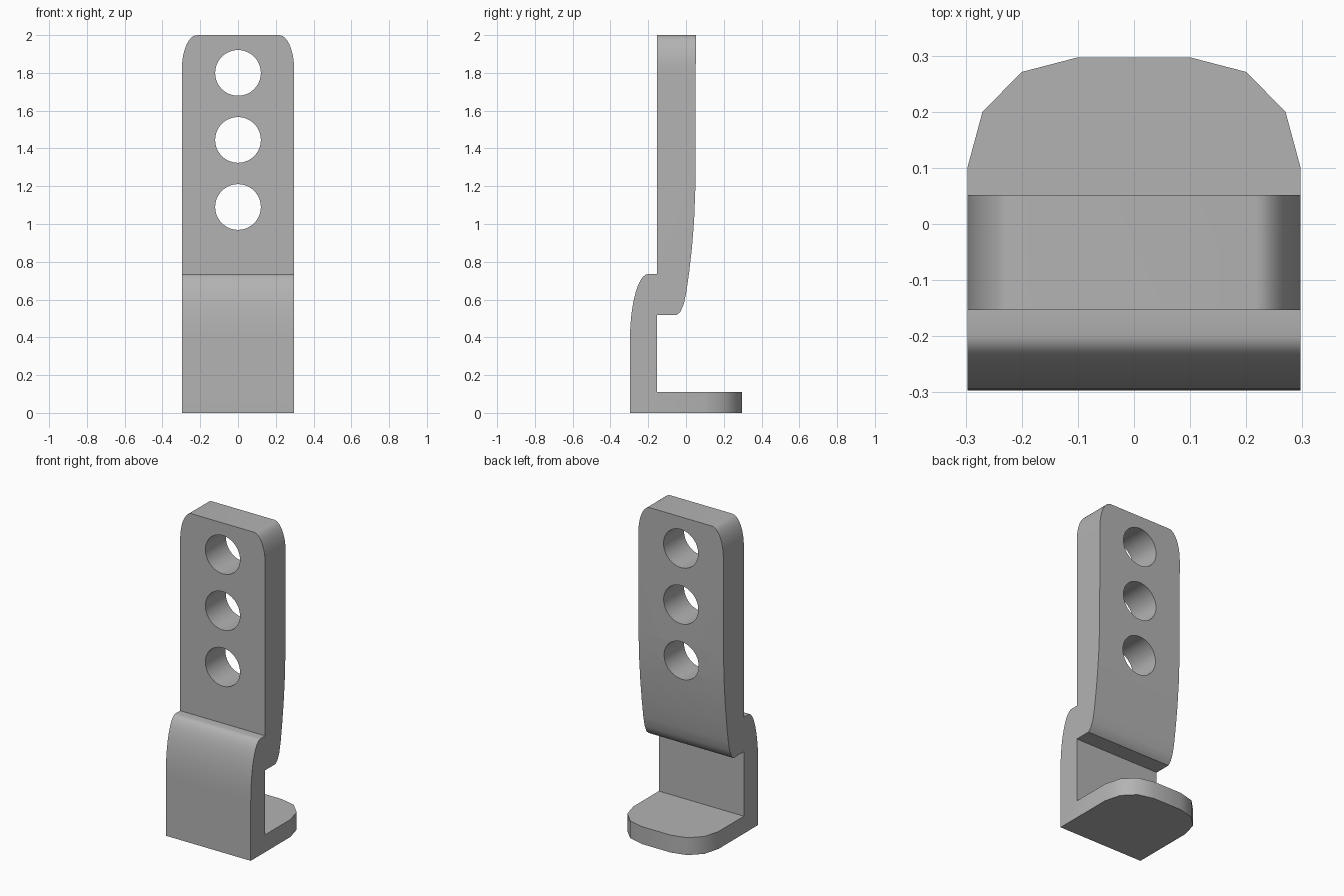
import bpy, bmesh, math
from mathutils import Vector

if "Cube" in bpy.data.objects:
    bpy.data.objects.remove(bpy.data.objects["Cube"], do_unlink=True)

grey = bpy.data.materials.new("plain grey")
grey.use_nodes = True
grey.diffuse_color = (0.45, 0.45, 0.45, 1)
grey.node_tree.nodes["Principled BSDF"].inputs["Base Color"].default_value = grey.diffuse_color

HALF = 0.297


def prism(name, points, direction):
    """Extrude a closed outline along the given vector."""
    bm = bmesh.new()
    face = bm.faces.new([bm.verts.new(p) for p in points])
    result = bmesh.ops.extrude_face_region(bm, geom=[face])
    moved = [v for v in result["geom"] if isinstance(v, bmesh.types.BMVert)]
    bmesh.ops.translate(bm, verts=moved, vec=Vector(direction))
    bmesh.ops.recalc_face_normals(bm, faces=bm.faces)
    mesh = bpy.data.meshes.new(name)
    bm.to_mesh(mesh)
    bm.free()
    mesh.materials.append(grey)
    obj = bpy.data.objects.new(name, mesh)
    bpy.context.collection.objects.link(obj)
    return obj


def arc(cu, cv, ru, rv, start, end, steps=12):
    """Points on an elliptical arc, angles in degrees."""
    angles = [math.radians(start + (end - start) * i / steps) for i in range(steps + 1)]
    return [(cu + ru * math.cos(a), cv + rv * math.sin(a)) for a in angles]


# Side profile: foot, heel wall, shoulder and upright with a curved back
side = [(-HALF, 0), (HALF, 0), (HALF, 0.11), (-0.153, 0.11), (-0.153, 0.517), (-0.05, 0.517)]
side += [(-0.03, 0.535), (-0.012, 0.575), (0.002, 0.64), (0.018, 0.755),
         (0.032, 0.88), (0.043, 1.02), (0.05, 1.2)]
side += [(0.052, 2), (-0.153, 2), (-0.153, 0.735)]
side += arc(-0.2, 0.38, HALF - 0.2, 0.355, 90, 180)
bracket = prism("bracket", [(-0.4, y, z) for y, z in side], (0.8, 0, 0))

# Front outline with rounded top corners
right = [(HALF, -0.1)] + arc(0.217, 1.82, HALF - 0.217, 0.18, 0, 90)
front = right + [(-x, z) for x, z in reversed(right)]
front_cut = prism("front_outline_cutter", [(x, -0.5, z) for x, z in front], (0, 1, 0))

# Plan outline with the faceted toe of the foot
toe = [(0.3105, -0.5), (0.3105, 0.05), (0.27, 0.2), (0.2, 0.271), (0.098, 0.2975)]
plan = toe + [(-x, y) for x, y in reversed(toe)]
plan_cut = prism("plan_outline_cutter", [(x, y, -0.2) for x, y in plan], (0, 0, 2.4))

cutters = [(front_cut, 'INTERSECT'), (plan_cut, 'INTERSECT')]

# Three bolt holes through the upright
for z in (1.8, 1.445, 1.09):
    circle = arc(0, z, 0.121, 0.121, 0, 352.5, 47)
    hole = prism("hole_cutter", [(x, -0.5, v) for x, v in circle], (0, 1, 0))
    cutters.append((hole, 'DIFFERENCE'))

for cutter, operation in cutters:
    mod = bracket.modifiers.new(cutter.name, 'BOOLEAN')
    mod.operation = operation
    mod.solver = 'EXACT'
    mod.object = cutter
    cutter.hide_render = True

# Apply the cuts, drop the cutters and smooth the curved faces
bpy.ops.object.select_all(action='DESELECT')
bracket.select_set(True)
bpy.context.view_layer.objects.active = bracket
for mod in list(bracket.modifiers):
    bpy.ops.object.modifier_apply(modifier=mod.name)
for cutter, _ in cutters:
    bpy.data.objects.remove(cutter, do_unlink=True)
bpy.ops.object.shade_smooth_by_angle(angle=math.radians(35))
